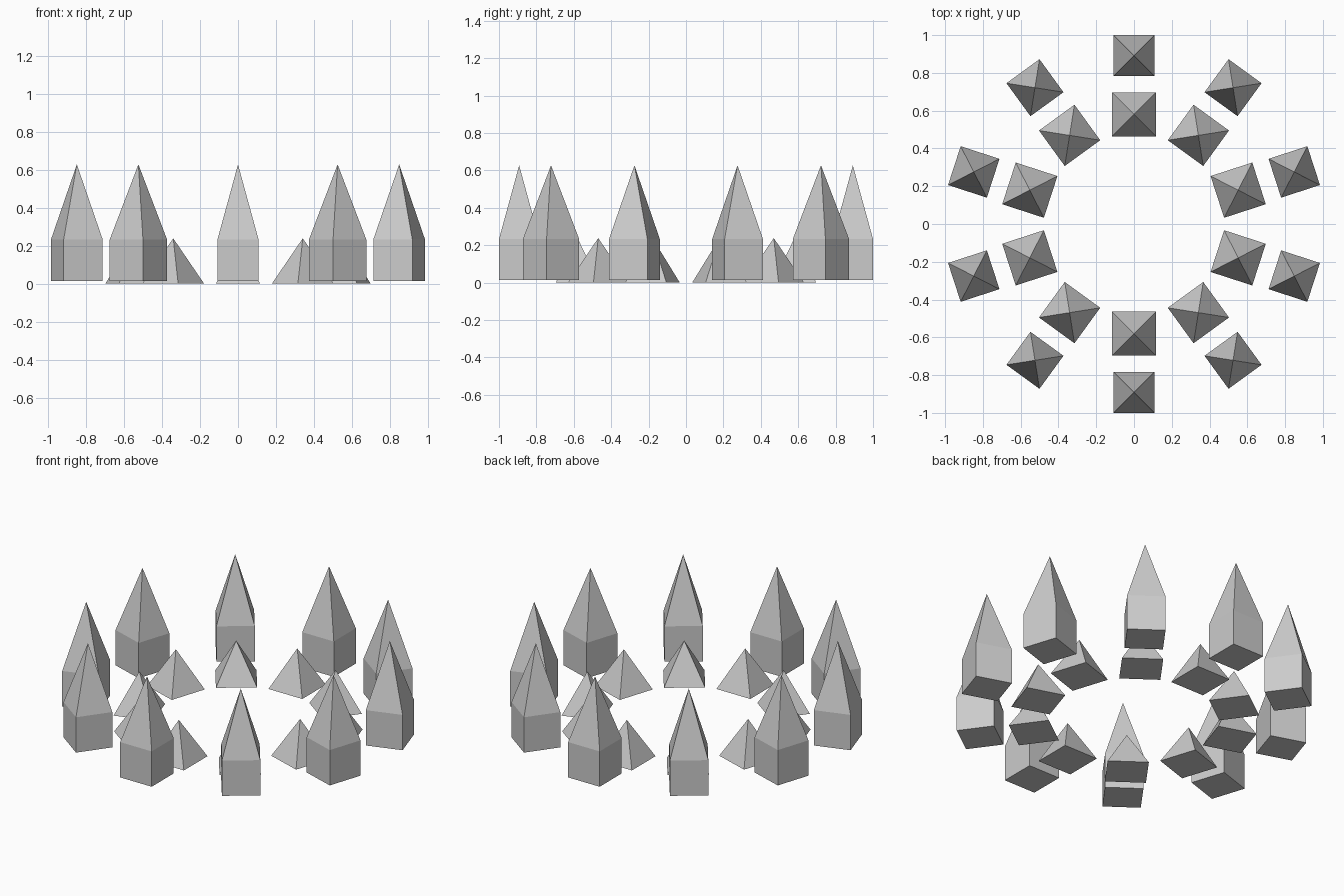
import bpy, bmesh
from math import cos, sin, pi

if "Cube" in bpy.data.objects:
    bpy.data.objects.remove(bpy.data.objects["Cube"])

COUNT = 10


def spike(name, radius, half, base_z, wall_top, apex_z, angle):
    """Square block (optional straight walls) ending in a pyramid, facing outward."""
    bm = bmesh.new()
    levels = [base_z] if wall_top is None else [base_z, wall_top]
    rings = [[bm.verts.new((sx * half, sy * half, z))
              for sx, sy in ((-1, -1), (1, -1), (1, 1), (-1, 1))] for z in levels]
    apex = bm.verts.new((0, 0, apex_z))
    bm.faces.new(rings[0][::-1])
    for i in range(4):
        j = (i + 1) % 4
        if len(rings) == 2:
            bm.faces.new((rings[0][i], rings[0][j], rings[1][j], rings[1][i]))
        bm.faces.new((rings[-1][i], rings[-1][j], apex))
    mesh = bpy.data.meshes.new(name)
    bm.to_mesh(mesh)
    bm.free()
    obj = bpy.data.objects.new(name, mesh)
    obj.location = (radius * cos(angle), radius * sin(angle), 0)
    obj.rotation_euler.z = angle
    bpy.context.collection.objects.link(obj)


for k in range(COUNT):
    a = pi / 2 + k * 2 * pi / COUNT
    # outer ring of tall pointed towers
    spike(f"outer_tower_{k + 1}", 0.892, 0.108, 0.013, 0.232, 0.627, a)
    # inner ring of low pyramids
    spike(f"inner_pyramid_{k + 1}", 0.58, 0.116, 0.0, None, 0.238, a)
